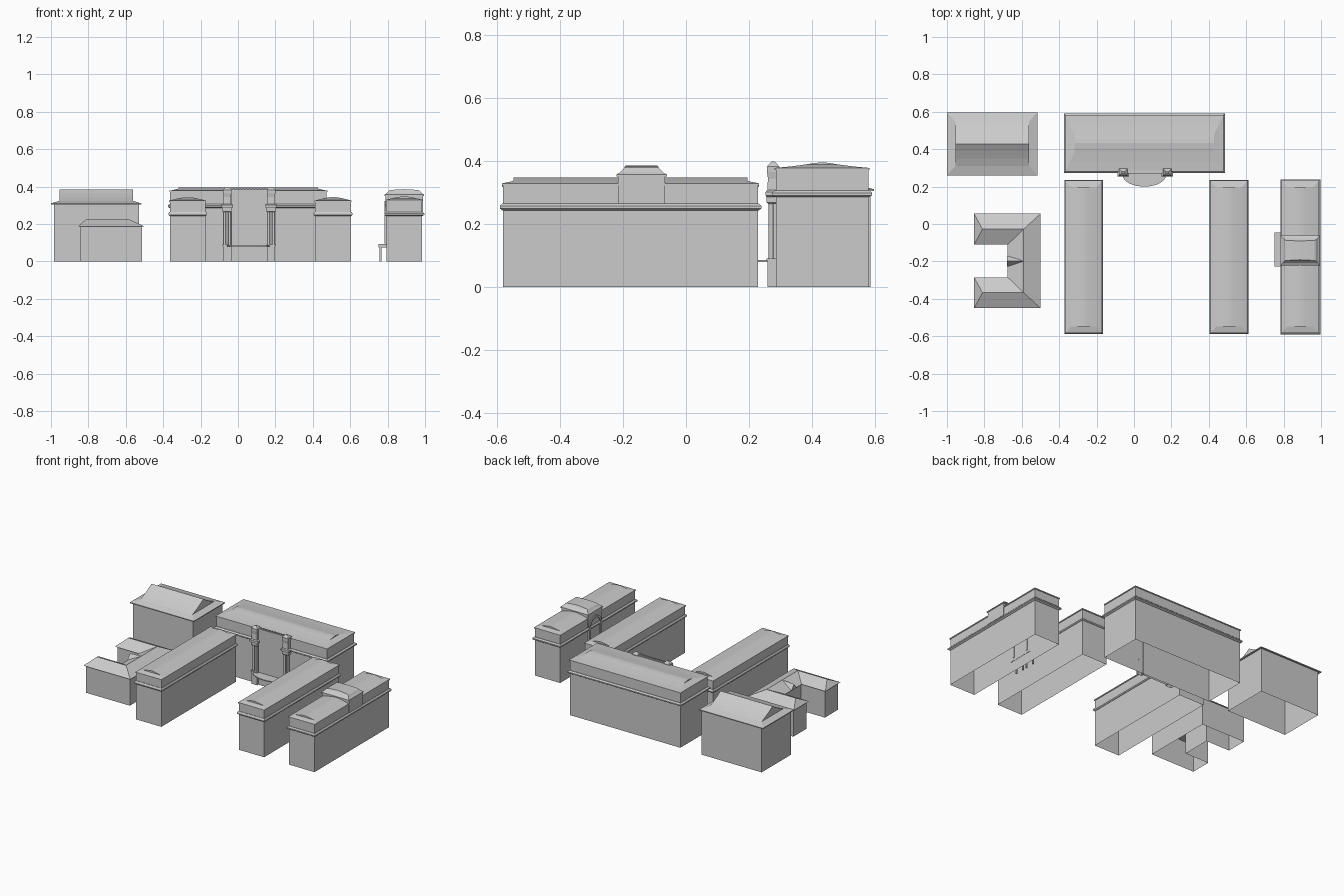
import bpy, bmesh, math

if "Cube" in bpy.data.objects:
    bpy.data.objects.remove(bpy.data.objects["Cube"])


def make(name, bm):
    bmesh.ops.remove_doubles(bm, verts=bm.verts, dist=1e-5)
    bmesh.ops.recalc_face_normals(bm, faces=bm.faces)
    me = bpy.data.meshes.new(name)
    bm.to_mesh(me)
    bm.free()
    ob = bpy.data.objects.new(name, me)
    bpy.context.collection.objects.link(ob)
    return ob


def stack(name, rings, bottom=True):
    """Skin stacked rectangles (x0, x1, y0, y1, z)."""
    bm = bmesh.new()
    loops = [[bm.verts.new(p) for p in ((x0, y0, z), (x1, y0, z), (x1, y1, z), (x0, y1, z))]
             for x0, x1, y0, y1, z in rings]
    for a, b in zip(loops, loops[1:]):
        for i in range(4):
            j = (i + 1) % 4
            bm.faces.new((a[i], a[j], b[j], b[i]))
    if bottom:
        bm.faces.new(loops[0][::-1])
    bm.faces.new(loops[-1])
    bmesh.ops.dissolve_degenerate(bm, dist=1e-5, edges=bm.edges)
    return make(name, bm)


def box(name, x0, x1, y0, y1, z0, z1, bottom=True):
    return stack(name, [(x0, x1, y0, y1, z0), (x0, x1, y0, y1, z1)], bottom)


def grow(r, gx, gy=None):
    gy = gx if gy is None else gy
    return (r[0] - gx, r[1] + gx, r[2] - gy, r[3] + gy)


def roof(name, r, profile, long_axis):
    """Hip-and-gable roof; profile = (inset across, inset along, z)."""
    rings = []
    for across, along, z in profile:
        gx, gy = (along, across) if long_axis == 'x' else (across, along)
        rings.append((*grow(r, -gx, -gy), z))
    return stack(name, rings)


def extrude(name, pts, z0, z1, bottom=True):
    bm = bmesh.new()
    lo = [bm.verts.new((x, y, z0)) for x, y in pts]
    hi = [bm.verts.new((x, y, z1)) for x, y in pts]
    n = len(pts)
    for i in range(n):
        bm.faces.new((lo[i], lo[(i + 1) % n], hi[(i + 1) % n], hi[i]))
    bm.faces.new(hi)
    if bottom:
        bm.faces.new(lo[::-1])
    return make(name, bm)


def hall(name, r, z_corn, z_eave, z_top, lip, prof, long_axis):
    """Open-bottomed block with cornice, attic and roof."""
    stack(name + "_walls", [(*r, 0), (*r, z_eave)], False)
    stack(name + "_cornice", [(*grow(r, .002), z_corn), (*grow(r, lip), z_corn + .006),
                              (*grow(r, lip), z_corn + .014), (*grow(r, .003), z_corn + .022)])
    box(name + "_eave", *grow(r, .004), z_eave - .004, z_eave + .003)
    roof(name + "_roof", grow(r, .003), [(t, d, z_eave + .003 + h * (z_top - z_eave - .003))
                                         for t, d, h in prof], long_axis)


# Long side wings and the right-hand building
wing_prof = [(0, 0, 0), (.03, .036, .4), (.055, .036, .68), (.08, .036, .92), (.099, .036, 1)]
hall("left_wing", (-.364, -.174, -.58, .228), .243, .322, .345, .008, wing_prof, 'y')
hall("right_wing", (.413, .604, -.58, .228), .243, .322, .345, .008, wing_prof, 'y')
hall("east_building", (.793, .985, -.58, .228), .243, .326, .348, .011, wing_prof, 'y')

# Main building at the back
main_prof = [(0, 0, 0), (.05, .022, .25), (.1, .048, .62), (.125, .048, .85), (.15, .048, 1)]
hall("main_building", (-.363, .474, .285, .579), .285, .375, .396, .012, main_prof, 'x')

# Back-left building with a steeper roof
box("rear_left_walls", -.983, -.528, .27, .586, 0, .308, False)
eave = (-1, -.517, .26, .597)
box("rear_left_eave", *eave, .304, .31)
roof("rear_left_roof", eave, [(0, 0, .31), (.05, .045, .324), (.09, .045, .341),
                              (.13, .045, .362), (.1685, .045, .385)], 'x')

# U-shaped building
U = [(-.855, -.45), (-.5, -.45), (-.5, .055), (-.855, .055),
     (-.855, -.11), (-.675, -.11), (-.675, -.285), (-.855, -.285)]
s = .012
sgn = [(1, 1), (-1, 1), (-1, -1), (1, -1), (1, 1), (1, 1), (1, -1), (1, -1)]
walls = [(x + s * a, y + s * b) for (x, y), (a, b) in zip(U, sgn)]
extrude("courtyard_walls", walls, 0, .187, False)
bm = bmesh.new()
P = [bm.verts.new((x, y, .187)) for x, y in U]
R = [bm.verts.new((x, y, .228)) for x, y in ((-.81, -.367), (-.59, -.367), (-.59, -.028), (-.81, -.028))]
bm.faces.new(P[::-1])
for f in ((P[0], P[1], R[1], R[0]), (P[1], P[2], R[2], R[1]), (P[2], P[3], R[3], R[2]),
          (P[3], P[4], R[3]), (P[4], P[5], R[2], R[3]), (P[5], P[6], R[1], R[2]),
          (P[6], P[7], R[0], R[1]), (P[7], P[0], R[0])):
    bm.faces.new(f)
make("courtyard_roof", bm)

# Small gable on the courtyard slope
bm = bmesh.new()
a, b, c, d = [bm.verts.new(p) for p in ((-.678, -.17, .187), (-.678, -.228, .187),
                                        (-.678, -.199, .222), (-.588, -.199, .228))]
for f in ((a, b, c), (a, c, d), (c, b, d), (a, d, b)):
    bm.faces.new(f)
make("courtyard_gable", bm)

# Entrance front on the main building
box("entrance_panel", -.035, .168, .272, .29, 0, .372, False)
box("entrance_parapet", -.035, .168, .27, .29, .372, .384)
for i in range(12):
    x = -.026 + i * .0168
    box("parapet_block", x, x + .008, .272, .286, .384, .389)
arc = [(.055 + .115 * math.cos(t), .26 - .06 * math.sin(t))
       for t in (math.pi * i / 16 for i in range(17))]
extrude("entrance_canopy", [(-.06, .275)] + arc[::-1] + [(.17, .275)], .079, .085)

# Paired-column towers
for cx in (-.058, .177):
    box("pedestal", cx - .022, cx + .022, .259, .287, 0, .083, False)
    box("pedestal_cap", cx - .025, cx + .025, .256, .287, .083, .09)
    for dx in (-.013, .013):
        bpy.ops.mesh.primitive_cylinder_add(vertices=16, radius=.0075, depth=.176,
                                            location=(cx + dx, .27, .178))
        bpy.context.object.name = "column"
        bpy.ops.object.shade_smooth_by_angle()
    t = (cx - .02, cx + .02, .26, .293)
    stack("tower_top", [(*grow(t, 0), .264), (*grow(t, .004), .268), (*grow(t, .004), .285),
                        (*grow(t, .011, .007), .29), (*grow(t, .011, .007), .302),
                        (*grow(t, .002), .308), (*grow(t, 0), .345), (*grow(t, .003), .365),
                        (*grow(t, .003), .382), (*grow(t, -.003), .39), (*grow(t, -.012), .398)])

# Raised centre of the right-hand building
c = (.788, .99, -.215, -.067)
box("centre_block", *c, .265, .352)
stack("centre_roof", [(*grow(c, .004, .006), .35), (*grow(c, .004, .006), .357),
                      (*grow(c, -.006, -.006), .364), (*grow(c, -.018, -.018), .377),
                      (*grow(c, -.026, -.02), .381), (*grow(c, -.06, -.022), .384),
                      (*grow(c, -.1, -.024), .386)])

# Arched surround facing the courtyard side
pts = []
for rad in (.068, .054):
    half = [(rad * math.cos(math.pi * i / 16), .255 + rad * math.sin(math.pi * i / 16)) for i in range(17)]
    half = [(rad, .095)] + half + [(-rad, .095)]
    pts += half if rad > .06 else half[::-1]
ob = extrude("arch_surround", [(-.141 + u, v) for u, v in pts], 0, .015)
for v in ob.data.vertices:
    y, z, x = v.co
    v.co = (.782 + x, y, z)

# Side porch
box("porch_slab", .75, .795, -.226, -.046, .074, .092)
for y in (-.22, -.158, -.124, -.062):
    box("porch_post", .756, .766, y, y + .01, 0, .075)
